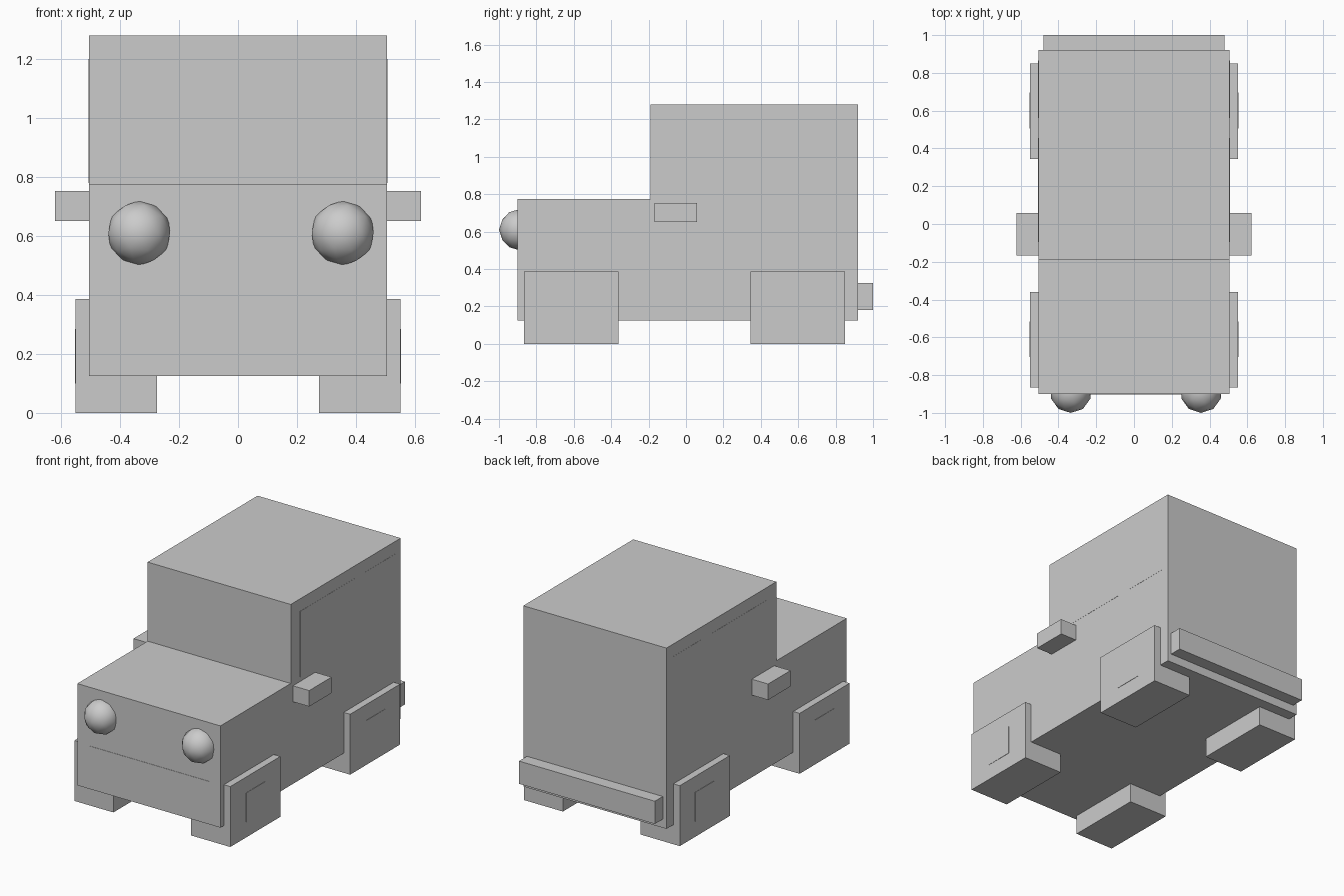
import bpy
from mathutils import Vector

if "Cube" in bpy.data.objects:
    bpy.data.objects.remove(bpy.data.objects["Cube"])


def box(name, x, y, z):
    """Box from (min, max) extents on each axis."""
    lo, hi = Vector((x[0], y[0], z[0])), Vector((x[1], y[1], z[1]))
    bpy.ops.mesh.primitive_cube_add(size=1, location=(lo + hi) / 2)
    ob = bpy.context.object
    ob.name = name
    for v in ob.data.vertices:
        v.co = v.co * (hi - lo)
    return ob


# Body and cabin as one stepped side profile, extruded across the width
profile = [(-0.90, 0.125), (0.92, 0.125), (0.92, 1.28),
           (-0.19, 1.28), (-0.19, 0.775), (-0.90, 0.775)]
HALF = 0.506
n = len(profile)
verts = [(x, y, z) for x in (-HALF, HALF) for y, z in profile]
faces = [tuple(reversed(range(n))), tuple(range(n, 2 * n))]
faces += [(i, (i + 1) % n, n + (i + 1) % n, n + i) for i in range(n)]
mesh = bpy.data.meshes.new("body")
mesh.from_pydata(verts, [], faces)
bpy.context.collection.objects.link(bpy.data.objects.new("body", mesh))

# Front grille plate and rear bumper
box("grille", (-0.415, 0.43), (-0.902, -0.85), (0.255, 0.40))
box("rear_bumper", (-0.48, 0.48), (0.90, 1.0), (0.18, 0.325))

# Parts repeated on both sides
for side, s in (("left", -1), ("right", 1)):
    def pair(name, x, y, z):
        box(f"{side}_{name}", sorted((s * x[0], s * x[1])), y, z)

    # Square wheels with flush hub plates
    for end, y0 in (("front", -0.865), ("rear", 0.345)):
        pair(f"{end}_wheel", (0.275, 0.551), (y0, y0 + 0.505), (0, 0.386))
        pair(f"{end}_hub", (0.50, 0.553), (y0 + 0.16, y0 + 0.35), (0.10, 0.285))

    # Side windows and mirrors
    pair("front_window", (0.46, HALF + 0.001), (-0.095, 0.455), (0.78, 1.20))
    pair("rear_window", (0.46, HALF + 0.001), (0.56, 0.865), (0.78, 1.20))
    pair("mirror", (0.48, 0.621), (-0.168, 0.058), (0.65, 0.752))

    # Round headlights, half sunk in the front
    bpy.ops.mesh.primitive_ico_sphere_add(
        subdivisions=2, radius=0.11, location=(0.01 + s * 0.345, -0.89, 0.61))
    bpy.context.object.name = f"{side}_headlight"
    bpy.ops.object.shade_smooth()
